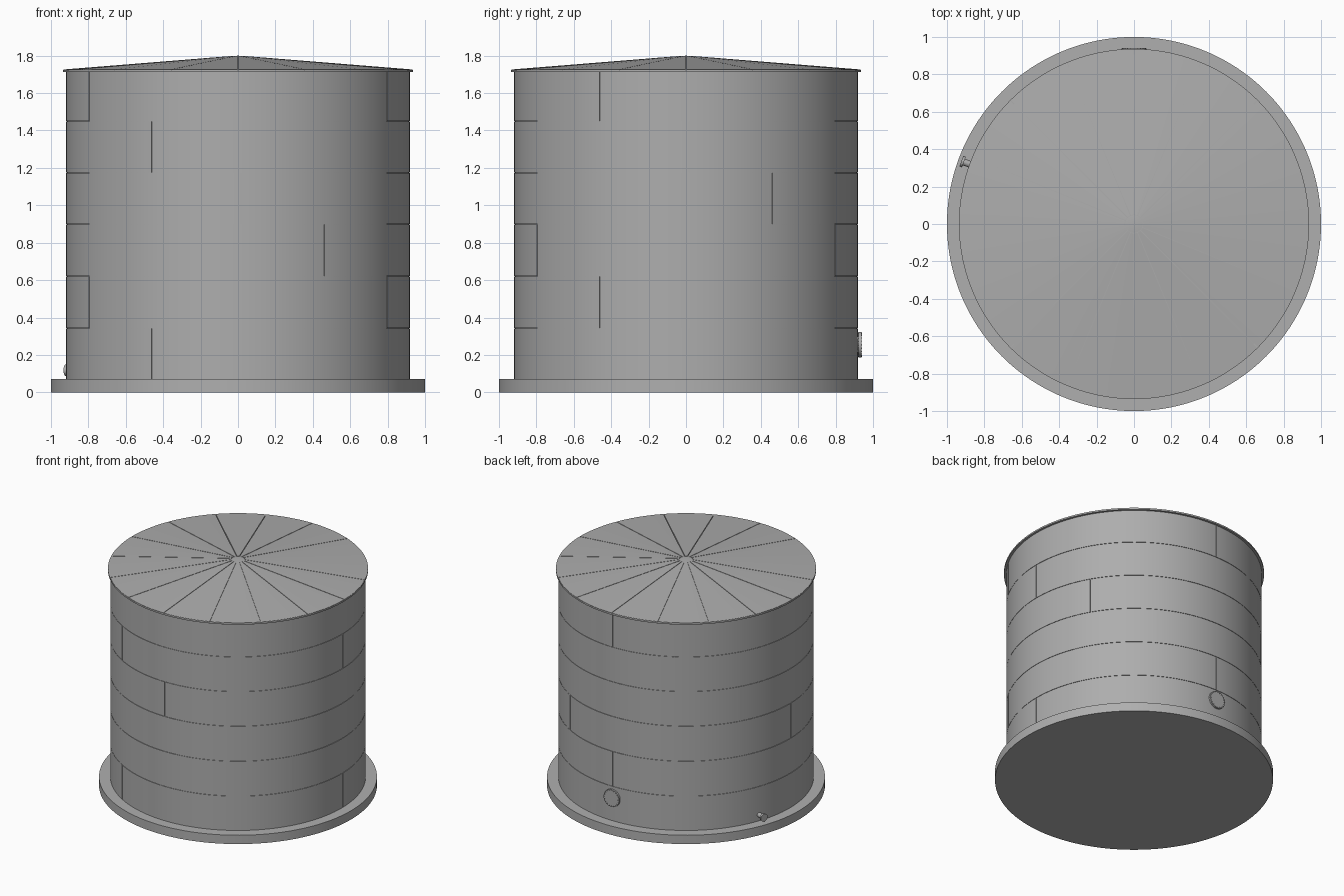
import bpy, bmesh, math
from mathutils import Matrix, Vector

if "Cube" in bpy.data.objects:
    bpy.data.objects.remove(bpy.data.objects["Cube"])


def material(name, value):
    m = bpy.data.materials.new(name)
    m.diffuse_color = (value, value, value, 1)
    m.use_nodes = True
    m.node_tree.nodes["Principled BSDF"].inputs["Base Color"].default_value = m.diffuse_color
    return m


STEEL = material("grey steel", 0.42)
CONCRETE = material("grey concrete", 0.43)


def finish(name, bm, mat):
    bmesh.ops.recalc_face_normals(bm, faces=bm.faces)
    mesh = bpy.data.meshes.new(name)
    bm.to_mesh(mesh)
    bm.free()
    mesh.materials.append(mat)
    obj = bpy.data.objects.new(name, mesh)
    bpy.context.collection.objects.link(obj)
    bpy.ops.object.select_all(action='DESELECT')
    obj.select_set(True)
    bpy.context.view_layer.objects.active = obj
    bpy.ops.object.shade_smooth_by_angle(angle=math.radians(30))
    return obj


def add_cone(bm, r1, r2, z0, z1, segs, place=Matrix()):
    """Capped cone or cylinder along local z, from z0 to z1."""
    bmesh.ops.create_cone(bm, cap_ends=True, segments=segs, radius1=r1, radius2=r2,
                          depth=z1 - z0,
                          matrix=place @ Matrix.Translation((0, 0, (z0 + z1) / 2)))


def add_sector(bm, profile, start, sweep, steps, gap):
    """Closed (r, z) profile swept over an arc, leaving a straight gap at each end."""
    rings = []
    for i in range(steps + 1):
        ring = []
        for r, z in profile:
            trim = gap / 2 / r
            a = start + trim + (sweep - 2 * trim) * i / steps
            ring.append(bm.verts.new((r * math.cos(a), r * math.sin(a), z)))
        rings.append(ring)
    n = len(profile)
    for a, b in zip(rings, rings[1:]):
        for k in range(n):
            bm.faces.new((a[k], a[(k + 1) % n], b[(k + 1) % n], b[k]))
    bm.faces.new(rings[0])
    bm.faces.new(rings[-1])


def radial(azimuth, height):
    """Placement whose local z points outward from the tank axis."""
    a = math.radians(azimuth)
    out = Vector((math.cos(a), math.sin(a), 0))
    turn = out.to_track_quat('Z', 'Y').to_matrix().to_4x4()
    return Matrix.Translation((0, 0, height)) @ turn


# Foundation slab
bm = bmesh.new()
add_cone(bm, 1.0, 1.0, 0, 0.07, 192)
finish("foundation", bm, CONCRETE)

# Inner wall, visible only inside the plate joints
bm = bmesh.new()
add_cone(bm, 0.915, 0.915, 0.06, 1.715, 192)
finish("inner_wall", bm, STEEL)

# Six courses of three curved plates, each course turned by 30 degrees
levels = [0.07, 0.345, 0.622, 0.90, 1.175, 1.45, 1.718]
for c in range(6):
    z0, z1 = levels[c], levels[c + 1] - 0.003
    bm = bmesh.new()
    for k in range(3):
        add_sector(bm, [(0.91, z0), (0.919, z0), (0.919, z1), (0.91, z1)],
                   math.radians(120 * k - 30 * c), math.radians(120), 64, 0.004)
    finish(f"wall_course_{c + 1}", bm, STEEL)

# Roof: rim, core cone and sixteen radial sheets around a small cap
bm = bmesh.new()
add_cone(bm, 0.936, 0.936, 1.712, 1.724, 192)
finish("roof_rim", bm, STEEL)

bm = bmesh.new()
add_cone(bm, 0.932, 0, 1.722, 1.797, 192)
finish("roof_core", bm, STEEL)

bm = bmesh.new()
for k in range(16):
    add_sector(bm, [(0.05, 1.79), (0.934, 1.72), (0.934, 1.726), (0.05, 1.797)],
               math.radians(22.5 * k), math.radians(22.5), 12, 0.004)
finish("roof_sheets", bm, STEEL)

bm = bmesh.new()
add_cone(bm, 0.047, 0, 1.7965, 1.80, 48)
finish("roof_cap", bm, STEEL)

# Manhole at the back: neck, flange, cover and bolts
hatch = radial(90, 0.255)
bm = bmesh.new()
add_cone(bm, 0.055, 0.055, 0.90, 0.925, 48, hatch)
add_cone(bm, 0.068, 0.068, 0.922, 0.929, 48, hatch)
add_cone(bm, 0.068, 0.068, 0.930, 0.937, 48, hatch)
finish("manhole", bm, STEEL)

bm = bmesh.new()
for k in range(20):
    spot = hatch @ Matrix.Rotation(math.radians(18 * k), 4, 'Z') @ Matrix.Translation((0.062, 0, 0))
    add_cone(bm, 0.0035, 0.0035, 0.919, 0.941, 6, spot)
finish("manhole_bolts", bm, STEEL)

# Outlet pipe with flange near the ground
outlet = radial(160, 0.118)
bm = bmesh.new()
add_cone(bm, 0.018, 0.018, 0.90, 0.98, 32, outlet)
add_cone(bm, 0.03, 0.03, 0.968, 0.982, 32, outlet)
finish("outlet_pipe", bm, STEEL)
